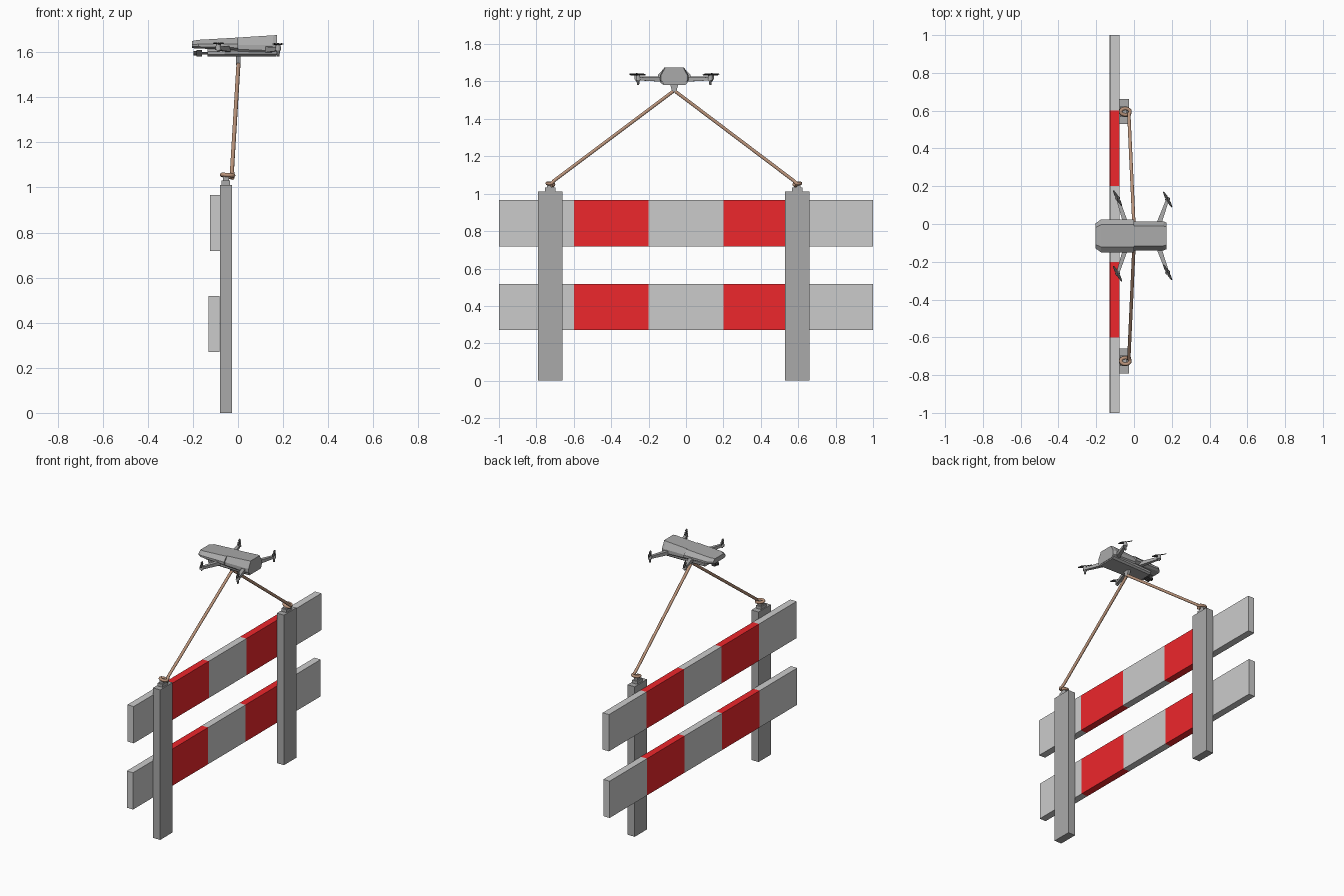
import bpy, bmesh, math
from mathutils import Vector, Matrix

if "Cube" in bpy.data.objects:
    bpy.data.objects.remove(bpy.data.objects["Cube"])

CY = -0.063          # middle line of the posts and the drone
POSTS = (-0.725, 0.595)


def mat(name, rgb):
    m = bpy.data.materials.new(name)
    m.diffuse_color = (*rgb, 1)
    m.use_nodes = True
    m.node_tree.nodes["Principled BSDF"].inputs["Base Color"].default_value = m.diffuse_color
    return m


RED = mat("red", (0.85, 0.02, 0.025))
PALE = mat("pale_grey", (0.75, 0.75, 0.75))
GREY = mat("mid_grey", (0.4, 0.4, 0.4))
BLACK = mat("black", (0.06, 0.06, 0.06))
ROPE = mat("rope_brown", (0.5, 0.3, 0.2))


def finish(name, bm, *mats):
    bmesh.ops.recalc_face_normals(bm, faces=bm.faces)
    me = bpy.data.meshes.new(name)
    bm.to_mesh(me)
    bm.free()
    for m in mats:
        me.materials.append(m)
    ob = bpy.data.objects.new(name, me)
    bpy.context.collection.objects.link(ob)
    return ob


def cube(lo, hi):
    bm = bmesh.new()
    lo, hi = Vector(lo), Vector(hi)
    bmesh.ops.create_cube(bm, size=1, matrix=Matrix.Translation((lo + hi) / 2)
                          @ Matrix.Diagonal((*(hi - lo), 1)))
    return bm


def box(name, lo, hi, m=GREY):
    return finish(name, cube(lo, hi), m)


def cylinder(name, loc, r1, r2, h, m=GREY, sides=12, rot=None):
    bm = bmesh.new()
    bmesh.ops.create_cone(bm, cap_ends=True, segments=sides, radius1=r1, radius2=r2, depth=h,
                          matrix=Matrix.Translation(loc) @ (rot or Matrix()))
    return finish(name, bm, m)


def loft(name, rings, m=GREY):
    bm = bmesh.new()
    vs = [[bm.verts.new(p) for p in r] for r in rings]
    n = len(vs[0])
    for a, b in zip(vs, vs[1:]):
        for i in range(n):
            bm.faces.new((a[i], a[(i + 1) % n], b[(i + 1) % n], b[i]))
    bm.faces.new(vs[0])
    bm.faces.new(vs[-1])
    return finish(name, bm, m)


def section(x, w, zb, zt):
    # chamfered cross-section across the drone body
    h = zt - zb
    half = [(0.82 * w, zb), (w, zb + 0.2 * h), (w, zb + 0.5 * h), (0.68 * w, zt)]
    return [(x, CY + y, z) for y, z in half] + [(x, CY - y, z) for y, z in reversed(half)]


def bar(name, a, b, wa, wb, ha, hb):
    # tapered bar lying between two points
    a, b = Vector(a), Vector(b)
    d = b - a
    s = Vector((-d.y, d.x, 0)).normalized()
    rings = []
    for p, w, h in ((a, wa, ha), (b, wb, hb)):
        up = Vector((0, 0, h / 2))
        rings.append([p + s * w / 2 + up, p - s * w / 2 + up, p - s * w / 2 - up, p + s * w / 2 - up])
    return loft(name, rings)


# Striped boards
for label, x0, z0 in (("upper", -0.125, 0.718), ("lower", -0.13, 0.27)):
    bm = cube((x0, -1, z0), (x0 + 0.047, 1, z0 + 0.248))
    for y in (-0.6, -0.2, 0.2, 0.6):
        bmesh.ops.bisect_plane(bm, geom=bm.verts[:] + bm.edges[:] + bm.faces[:],
                               plane_co=(0, y, 0), plane_no=(0, 1, 0))
    for f in bm.faces:
        f.material_index = int(0.21 < abs(f.calc_center_median().y) < 0.59)
    finish(label + "_board", bm, PALE, RED)

# Posts, lifting eyes and ropes
for label, y in zip(("left", "right"), POSTS):
    box(label + "_post", (-0.08, y - 0.066, 0), (-0.027, y + 0.066, 1.012))
    box(label + "_eye_base", (-0.073, y - 0.028, 1.012), (-0.035, y + 0.028, 1.032))
    box(label + "_eye_stem", (-0.066, y - 0.018, 1.03), (-0.04, y + 0.018, 1.055))

    pts = []
    side = 1 if y < CY else -1
    for i in range(19):
        t = math.radians(20 + i * 20)
        pts.append((-0.046 + 0.025 * math.cos(t), y + side * 0.017 * math.sin(t),
                    1.047 + 0.012 * i / 18 - 0.004 * math.cos(t)))
    pts += [(-0.027, y + side * 0.02, 1.07), (0.002, CY - side * 0.006, 1.547)]
    cu = bpy.data.curves.new(label + "_rope", 'CURVE')
    cu.dimensions = '3D'
    cu.bevel_depth = 0.0095
    cu.bevel_resolution = 2
    cu.use_fill_caps = True
    sp = cu.splines.new('POLY')
    sp.points.add(len(pts) - 1)
    for p, c in zip(sp.points, pts):
        p.co = (*c, 1)
    sp.use_smooth = True
    cu.materials.append(ROPE)
    bpy.context.collection.objects.link(bpy.data.objects.new(label + "_rope", cu))

# Tow plate under the drone
tri = [(CY - 0.022, 1.584), (CY + 0.022, 1.584), (CY + 0.01, 1.543), (CY - 0.01, 1.543)]
loft("tow_plate", [[(x, y, z) for y, z in tri] for x in (-0.008, 0.01)])

# Drone body: wide front shell, narrower rear shell, belly
loft("drone_front_shell", [section(-0.204, 0.066, 1.618, 1.65), section(-0.175, 0.087, 1.617, 1.655),
                           section(0.0, 0.087, 1.608, 1.665)])
loft("drone_rear_shell", [section(-0.002, 0.077, 1.6, 1.665), section(0.155, 0.077, 1.59, 1.675),
                          section(0.173, 0.07, 1.59, 1.676)])
loft("drone_belly", [section(-0.135, 0.064, 1.582, 1.625), section(0.17, 0.072, 1.582, 1.635)])

# Camera on its gimbal
box("camera_mount", (-0.165, CY - 0.018, 1.59), (-0.13, CY + 0.018, 1.602), BLACK)
box("camera", (-0.185, CY - 0.02, 1.582), (-0.16, CY + 0.02, 1.61), BLACK)
cylinder("camera_lens", (-0.19, CY, 1.596), 0.01, 0.01, 0.014, BLACK,
         rot=Matrix.Rotation(math.pi / 2, 4, 'Y'))

# Arms, motors, feet and propellers
for end, root, tip, z, foot in (("front", (-0.045, 0.07), (-0.087, 0.2), 1.615, 1.6),
                                ("rear", (0.132, 0.065), (0.178, 0.193), 1.612, 1.58)):
    for name, s in (("left", -1), ("right", 1)):
        tag = f"{end}_{name}_"
        x, y = tip[0], CY + s * tip[1]
        bar(tag + "arm", (root[0], CY + s * root[1], z), (x, y, z + 0.002), 0.026, 0.016, 0.026, 0.016)
        cylinder(tag + "motor", (x, y, z + 0.008), 0.013, 0.011, 0.026)
        cylinder(tag + "foot", (x, y, (foot + z) / 2), 0.005, 0.01, z - foot, sides=8)
        cylinder(tag + "hub", (x, y, z + 0.024), 0.006, 0.004, 0.01, BLACK, 8)
        for k in (-1, 1):
            # thin pitched blade, widest near its middle
            ax = Vector((0.48, -0.88, 0)) * k
            sd = Vector((-ax.y, ax.x, 0))
            c = Vector((x, y, z + 0.024))
            up = Vector((0, 0, 0.0015))
            rings = []
            for d, w in ((0.002, 0.004), (0.018, 0.008), (0.046, 0.003)):
                e = sd * w + Vector((0, 0, w * 0.35))
                p = c + ax * d
                rings.append([p + e + up, p - e + up, p - e - up, p + e - up])
            loft(tag + ("blade_a" if k < 0 else "blade_b"), rings, BLACK)
